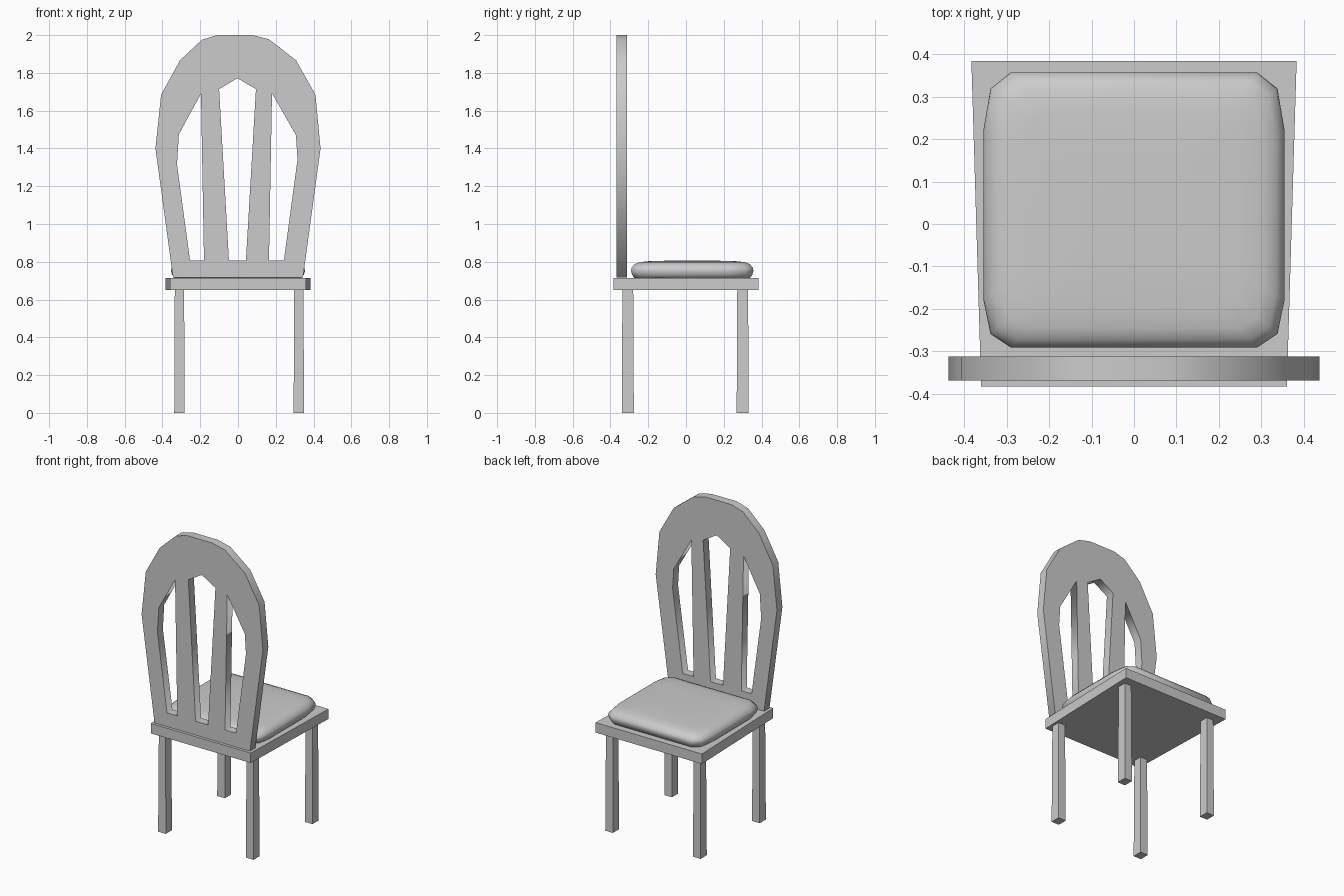
import bpy, bmesh

if "Cube" in bpy.data.objects:
    bpy.data.objects.remove(bpy.data.objects["Cube"])


def add_mesh(name, bm):
    bmesh.ops.recalc_face_normals(bm, faces=bm.faces)
    mesh = bpy.data.meshes.new(name)
    bm.to_mesh(mesh)
    bm.free()
    obj = bpy.data.objects.new(name, mesh)
    bpy.context.collection.objects.link(obj)
    return obj


def loft(name, rings):
    """Closed solid through rings of (x, y, z) points, capped at both ends."""
    bm = bmesh.new()
    loops = [[bm.verts.new(p) for p in ring] for ring in rings]
    n = len(loops[0])
    for a, b in zip(loops, loops[1:]):
        for i in range(n):
            j = (i + 1) % n
            bm.faces.new((a[i], a[j], b[j], b[i]))
    bm.faces.new(loops[0][::-1])
    bm.faces.new(loops[-1])
    return add_mesh(name, bm)


def select_only(obj):
    bpy.ops.object.select_all(action='DESELECT')
    obj.select_set(True)
    bpy.context.view_layer.objects.active = obj


# Seat board, slightly wider at the +y edge
board = [(-0.36, -0.383), (0.36, -0.383), (0.383, 0.384), (-0.383, 0.384)]
loft("seat", [[(x, y, z) for x, y in board] for z in (0.65, 0.715)])

# Four square legs
for side, sx in (("left", -0.31), ("right", 0.322)):
    for end, cy in (("backrest", -0.308), ("open", 0.3)):
        rings = []
        for z, h in ((0.0, 0.029), (0.655, 0.026)):
            rings.append([(sx + i * h * 0.95, cy + j * h * 1.1, z)
                          for i, j in ((-1, -1), (1, -1), (1, 1), (-1, 1))])
        loft(f"{end}_{side}_leg", rings)

# Backrest: arched panel with three openings, drawn as (x, z) outlines
outer = [(-0.344, 0.717), (-0.437, 1.40), (-0.407, 1.685), (-0.307, 1.867),
         (-0.19, 1.976), (-0.11, 2.0), (0.075, 2.0), (0.164, 1.978),
         (0.307, 1.867), (0.41, 1.685), (0.437, 1.40), (0.344, 0.717)]
left_gap = [(-0.254, 0.807), (-0.323, 1.316), (-0.313, 1.475),
            (-0.196, 1.69), (-0.18, 0.807)]
middle_gap = [(-0.048, 0.807), (-0.1, 1.714), (-0.003, 1.772),
              (0.095, 1.714), (0.042, 0.807)]
right_gap = [(0.164, 0.807), (0.18, 1.692), (0.307, 1.47),
             (0.315, 1.342), (0.243, 0.807)]
curve = bpy.data.curves.new("backrest", 'CURVE')
curve.dimensions = '2D'
curve.fill_mode = 'BOTH'
curve.extrude = 0.028
for outline in (outer, left_gap, middle_gap, right_gap):
    spline = curve.splines.new('POLY')
    spline.points.add(len(outline) - 1)
    for point, (x, z) in zip(spline.points, outline):
        point.co = (x, z, 0, 1)
    spline.use_cyclic_u = True
backrest = bpy.data.objects.new("backrest", curve)
backrest.rotation_euler.x = 1.5707963
backrest.location.y = -0.34
bpy.context.collection.objects.link(backrest)
select_only(backrest)
bpy.ops.object.convert(target='MESH')

# Padded cushion: chamfered outline lofted through inset rings
half = [(0.29, -0.324), (0.338, -0.292), (0.355, -0.21),
        (0.355, 0.185), (0.338, 0.286), (0.29, 0.324)]
outline = half + [(-x, y) for x, y in reversed(half)]
profile = [(0.712, 0.94), (0.73, 0.98), (0.752, 1.0), (0.768, 0.99),
           (0.788, 0.94), (0.798, 0.86), (0.803, 0.72), (0.806, 0.4)]
cushion = loft("cushion", [[(x * s, y * s + 0.033, z) for x, y in outline]
                           for z, s in profile])
select_only(cushion)
bpy.ops.object.shade_smooth_by_angle(angle=1.0)
